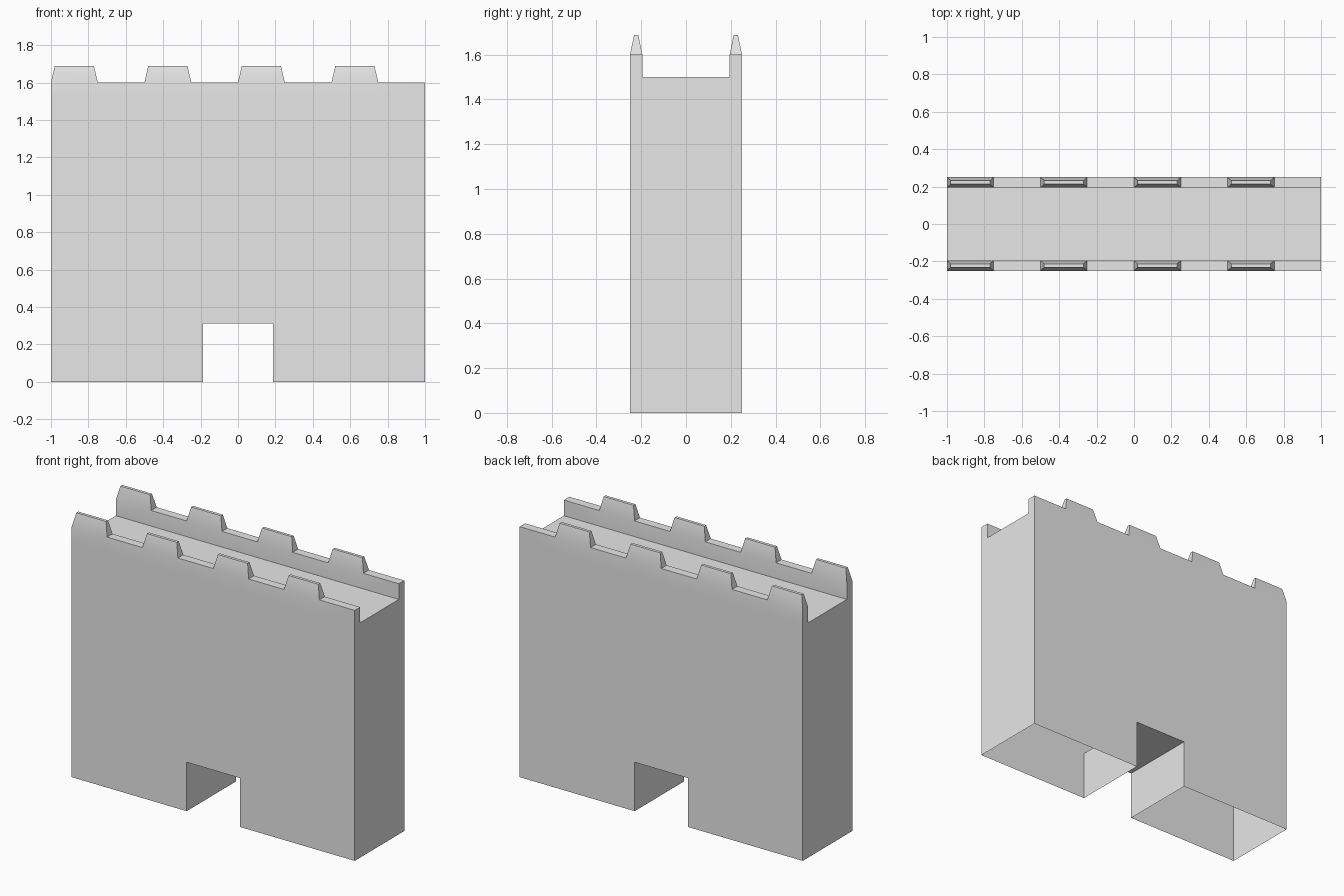
import bpy
import bmesh

cube = bpy.data.objects.get("Cube")
if cube:
    bpy.data.objects.remove(cube, do_unlink=True)

# Main dimensions
HALF_LEN, OUT, INN = 1.0, 0.25, 0.195
DECK, PARAPET, TOP = 1.5, 1.6, 1.6875
GATE_X, GATE_Z = 0.1875, 0.3125
TAPER_X, TAPER_Y = 0.02, 0.018
STEP = 0.25
columns = [-HALF_LEN + STEP * i for i in range(9)]

bm = bmesh.new()


def face(*points):
    return bm.faces.new([bm.verts.new(p) for p in points])


# Long walls with the gate notch, continued up to the deck line
for y in (-OUT, OUT):
    outline = [(-HALF_LEN, 0), (-GATE_X, 0), (-GATE_X, GATE_Z),
               (GATE_X, GATE_Z), (GATE_X, 0), (HALF_LEN, 0)]
    outline += [(x, DECK) for x in reversed(columns)]
    face(*[(x, y, z) for x, z in outline])

# End walls and parapet ends
for x in (-HALF_LEN, HALF_LEN):
    face((x, -OUT, 0), (x, OUT, 0), (x, OUT, DECK), (x, INN, DECK),
         (x, -INN, DECK), (x, -OUT, DECK))
    for s in (-1, 1):
        face((x, s * INN, DECK), (x, s * OUT, DECK),
             (x, s * OUT, PARAPET), (x, s * INN, PARAPET))

# Gate passage: two sides and a ceiling, underside of the wall left open
passage = [(-GATE_X, 0), (-GATE_X, GATE_Z), (GATE_X, GATE_Z), (GATE_X, 0)]
for (xa, za), (xb, zb) in zip(passage, passage[1:]):
    face((xa, -OUT, za), (xb, -OUT, zb), (xb, OUT, zb), (xa, OUT, za))

# Walkway deck, parapets and tapered merlons, one column at a time
for i, (a, b) in enumerate(zip(columns, columns[1:])):
    face((a, -INN, DECK), (b, -INN, DECK), (b, INN, DECK), (a, INN, DECK))
    for s in (-1, 1):
        for y in (s * OUT, s * INN):
            face((a, y, DECK), (b, y, DECK), (b, y, PARAPET), (a, y, PARAPET))
        base = [(a, s * OUT, PARAPET), (b, s * OUT, PARAPET),
                (b, s * INN, PARAPET), (a, s * INN, PARAPET)]
        if i % 2:
            face(*base)
            continue
        ya, yb = s * (OUT - TAPER_Y), s * (INN + TAPER_Y)
        xa, xb = a + TAPER_X, b - TAPER_X
        cap = [(xa, ya, TOP), (xb, ya, TOP), (xb, yb, TOP), (xa, yb, TOP)]
        face(*cap)
        for k in range(4):
            n = (k + 1) % 4
            face(base[k], base[n], cap[n], cap[k])

bmesh.ops.remove_doubles(bm, verts=bm.verts[:], dist=0.0005)
bmesh.ops.recalc_face_normals(bm, faces=bm.faces[:])

# Make sure the open shell points outward
deck_faces = [f for f in bm.faces
              if abs(f.calc_center_median().z - DECK) < 0.001
              and abs(f.calc_center_median().y) < 0.01]
if deck_faces[0].normal.z < 0:
    bmesh.ops.reverse_faces(bm, faces=bm.faces[:])

mesh = bpy.data.meshes.new("castle_wall")
bm.to_mesh(mesh)
bm.free()
wall = bpy.data.objects.new("castle_wall", mesh)
bpy.context.collection.objects.link(wall)

# Plain light stone
stone = bpy.data.materials.new("light_grey_stone")
stone.use_nodes = True
colour = (0.8, 0.8, 0.8, 1)
stone.diffuse_color = colour
stone.node_tree.nodes["Principled BSDF"].inputs["Base Color"].default_value = colour
mesh.materials.append(stone)

# Soft blend into the merlons, sharp elsewhere
bpy.ops.object.select_all(action='DESELECT')
wall.select_set(True)
bpy.context.view_layer.objects.active = wall
bpy.ops.object.shade_smooth_by_angle(angle=0.5236)
